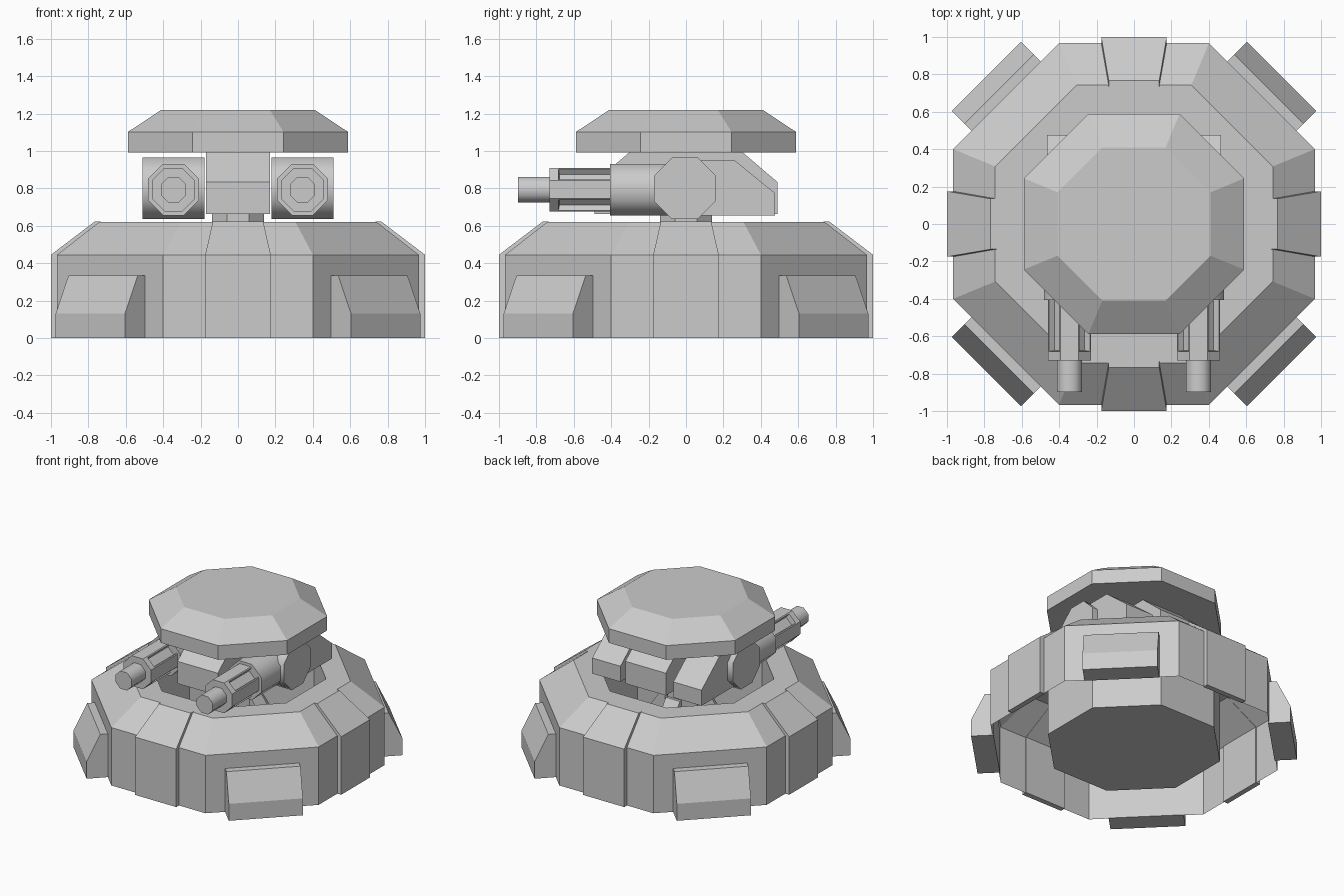
import bpy, bmesh, math
from mathutils import Matrix, Vector

if "Cube" in bpy.data.objects:
    bpy.data.objects.remove(bpy.data.objects["Cube"])

T8 = math.cos(math.pi / 8)


def finish(name, bm, matrix=None, smooth=False, solid=True):
    if matrix is not None:
        bm.transform(matrix)
    if solid:
        bmesh.ops.recalc_face_normals(bm, faces=bm.faces)
    me = bpy.data.meshes.new(name)
    bm.to_mesh(me)
    bm.free()
    ob = bpy.data.objects.new(name, me)
    bpy.context.collection.objects.link(ob)
    if smooth:
        bpy.ops.object.select_all(action='DESELECT')
        ob.select_set(True)
        bpy.context.view_layer.objects.active = ob
        bpy.ops.object.shade_smooth_by_angle(angle=math.radians(50))
    return ob


def octagon(name, rings, matrix=None, smooth=False, cap_start=True, slots=False):
    """Stack of octagons given as (flat-to-centre distance, height)."""
    bm = bmesh.new()
    loops = []
    for a, z in rings:
        loops.append([bm.verts.new((a / T8 * math.cos(math.pi * (i + .5) / 4),
                                    a / T8 * math.sin(math.pi * (i + .5) / 4), z))
                      for i in range(8)])
    sides = []
    for lo, hi in zip(loops, loops[1:]):
        for i in range(8):
            j = (i + 1) % 8
            sides.append(bm.faces.new((lo[i], lo[j], hi[j], hi[i])))
    if cap_start:
        bm.faces.new(loops[0][::-1])
    bm.faces.new(loops[-1])
    if slots:  # sunken vents on the diagonal faces
        bm.normal_update()
        diag = [f for f in sides if abs(f.normal.x) > .1 and abs(f.normal.y) > .1]
        bmesh.ops.inset_individual(bm, faces=diag, thickness=.012)
        bmesh.ops.inset_individual(bm, faces=diag, thickness=.008, depth=-.035)
    return finish(name, bm, matrix, smooth, cap_start)


def prism(name, profile, matrix=None):
    """Side profile of (y, z, half width) points spanned across x."""
    bm = bmesh.new()
    left = [bm.verts.new((-w, y, z)) for y, z, w in profile]
    right = [bm.verts.new((w, y, z)) for y, z, w in profile]
    bm.faces.new(left)
    bm.faces.new(right[::-1])
    n = len(profile)
    for i in range(n):
        j = (i + 1) % n
        bm.faces.new((left[i], right[i], right[j], left[j]))
    return finish(name, bm, matrix)


# Base: hollow octagonal shell with a central well, open underneath
octagon("base_shell", [(.967, 0), (.967, .445), (.742, .62), (.58, .62), (.58, 0)],
        cap_start=False)

# Clamps on the straight sides, buttresses on the diagonals, column braces
for k in range(4):
    turn = Matrix.Rotation(k * math.pi / 2, 4, 'Z')
    diag = Matrix.Rotation((k + .5) * math.pi / 2, 4, 'Z')
    prism(f"side_clamp_{k}", [(1, 0, .175), (1, .445, .175), (.767, .622, .135),
                              (.735, .622, .135), (.96, .445, .175), (.96, 0, .175)], turn)
    w = .262
    prism(f"corner_buttress_{k}", [(1.117, 0, w), (1.117, .13, w), (1.02, .333, w),
                                   (.96, .333, w), (.96, 0, w)], diag)
    prism(f"column_brace_{k}", [(.10, .005, .06), (.40, .005, .06), (.40, .12, .06),
                                (.16, .46, .06), (.10, .46, .06)], turn)

# Central column
octagon("column", [(.24, .005), (.24, .12), (.14, .25), (.14, .68)])

# Turret body and armoured cap
b = .172
prism("turret_body", [(-.49, .662, b), (-.49, .833, b), (-.30, .995, b),
                      (.30, .995, b), (.49, .833, b), (.49, .662, b)])
octagon("turret_cap", [(.588, .993), (.588, 1.102), (.41, 1.22)])

# Twin guns
for side, s in (("left", -1), ("right", 1)):
    x = .345 * s
    gun = Matrix.Translation((x, 0, .793)) @ Matrix.Rotation(math.pi / 2, 4, 'X')
    pod = Matrix.Translation((x, -.006, .80)) @ Matrix.Rotation(math.pi / 2, 4, 'Y')
    octagon(f"{side}_gun_pivot", [(.165, -.165), (.165, .165)], pod, smooth=True)
    g = .12
    prism(f"{side}_gun_rear", [(0, .655, g), (0, .95, g), (.26, .95, g),
                               (.475, .775, g), (.475, .655, g)],
          Matrix.Translation((x, 0, 0)))
    octagon(f"{side}_gun_sleeve", [(.137, .0), (.137, .405)], gun, smooth=True)
    octagon(f"{side}_gun_shroud", [(.116, .39), (.116, .69)], gun, slots=True)
    octagon(f"{side}_gun_collar", [(.116, .69), (.116, .73)], gun)
    octagon(f"{side}_gun_muzzle", [(.068, .72), (.068, .897)], gun, smooth=True)
